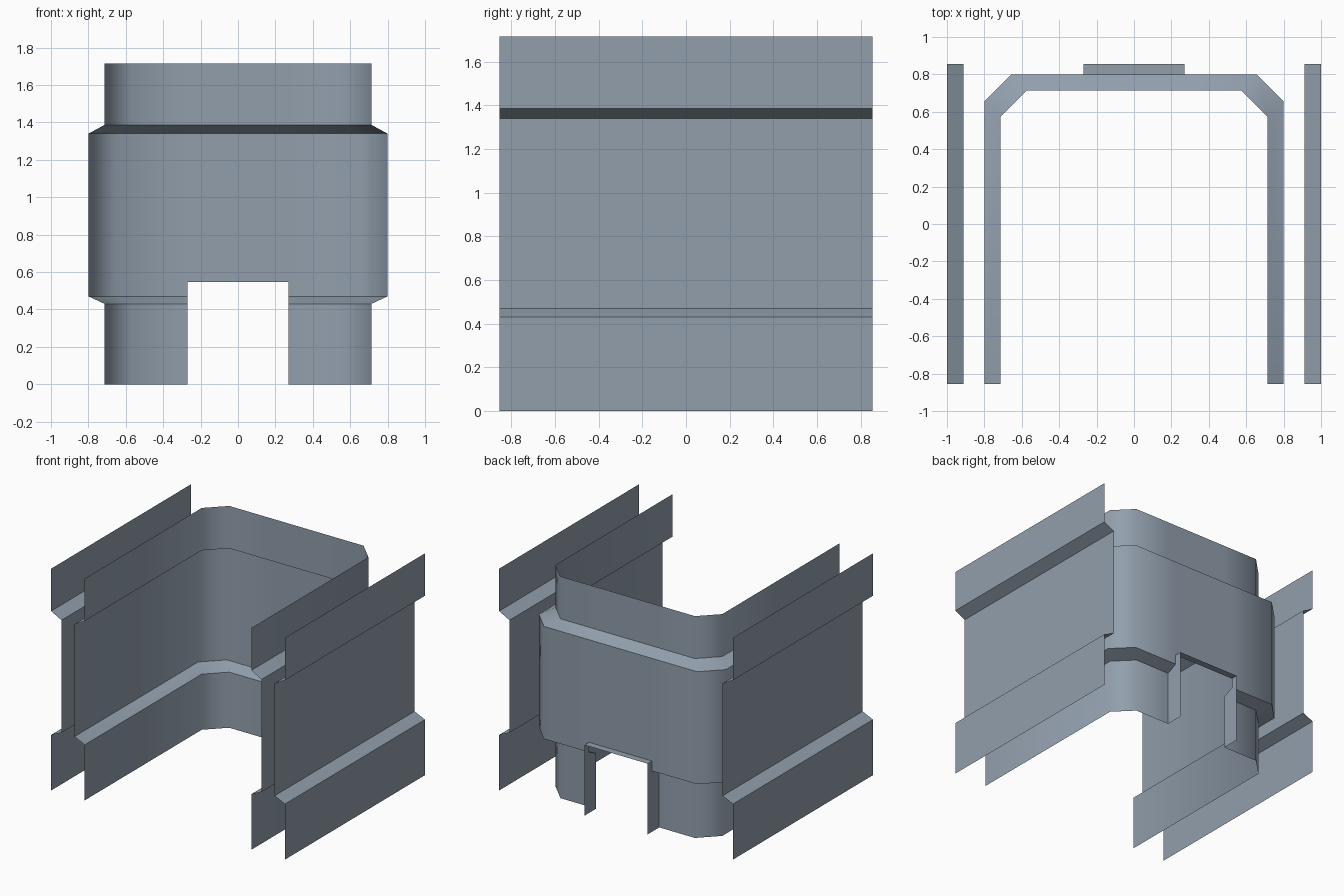
import bpy
import math

if "Cube" in bpy.data.objects:
    bpy.data.objects.remove(bpy.data.objects["Cube"])

# One flat blue-grey colour for all panels
mat = bpy.data.materials.new("blue_grey_panel")
mat.diffuse_color = (0.285, 0.345, 0.415, 1.0)
mat.use_nodes = True
mat.node_tree.nodes["Principled BSDF"].inputs["Base Color"].default_value = mat.diffuse_color

HALF_Y = 0.855             # half length of the side panels
DOOR_X, DOOR_Z = 0.27, 0.547
# Wall profile: height and how far the wall is recessed (0 = flush, 1 = recessed)
PROFILE = [(0, 0), (0.43, 0), (0.47, 1), (DOOR_Z, 1), (1.34, 1), (1.387, 0), (1.715, 0)]
PLAIN = [p for p in PROFILE if p[0] != DOOR_Z]


def make(name, verts, faces):
    me = bpy.data.meshes.new(name)
    me.from_pydata(verts, [], faces)
    me.materials.append(mat)
    ob = bpy.data.objects.new(name, me)
    bpy.context.collection.objects.link(ob)
    bpy.ops.object.select_all(action='DESELECT')
    ob.select_set(True)
    bpy.context.view_layer.objects.active = ob
    bpy.ops.object.shade_smooth_by_angle(angle=math.radians(50))
    return ob


def sweep(name, flush, recessed, profile, skip=lambda i, j: False):
    """Sheet swept along a path, switching between the flush and recessed path."""
    n = len(profile)
    verts = [((r if t else f)[0], (r if t else f)[1], z)
             for f, r in zip(flush, recessed) for z, t in profile]
    faces = [(i * n + j, (i + 1) * n + j, (i + 1) * n + j + 1, i * n + j + 1)
             for i in range(len(flush) - 1) for j in range(n - 1) if not skip(i, j)]
    make(name, verts, faces)


def u_path(half, chamfer_start):
    """U-shaped plan with chamfered back corners, split at the door edges."""
    left = [(-half, -HALF_Y), (-half, chamfer_start), (-chamfer_start, half), (-DOOR_X, half)]
    return left + [(-x, y) for x, y in reversed(left)]


# Inner room wall with a door opening in the middle of the back
sweep("inner_wall", u_path(0.713, 0.575), u_path(0.8, 0.655), PROFILE,
      skip=lambda i, j: i == 3 and PROFILE[j + 1][0] <= DOOR_Z)

# Outer side walls, recessed towards the room
for side, label in ((1, "right"), (-1, "left")):
    ends = (-HALF_Y * side, HALF_Y * side)
    sweep("outer_wall_" + label, [(side, y) for y in ends],
          [(0.912 * side, y) for y in ends], PLAIN)

# Door jambs follow the wall profile, running back to the outer face
section = [(0.713, 0), (HALF_Y, 0), (HALF_Y, 0.43), (HALF_Y, 0.47), (HALF_Y, DOOR_Z),
           (0.8, DOOR_Z), (0.8, 0.47), (0.713, 0.43)]
jamb_faces = [(0, 1, 2, 7), (7, 2, 3, 6), (6, 3, 4, 5)]
for side, label in ((1, "right"), (-1, "left")):
    verts = [(side * DOOR_X, y, z) for y, z in section]
    make("door_jamb_" + label, verts,
         [f[::-1] if side > 0 else f for f in jamb_faces])

# Underside of the door opening
make("door_lintel",
     [(-DOOR_X, 0.8, DOOR_Z), (-DOOR_X, HALF_Y, DOOR_Z),
      (DOOR_X, HALF_Y, DOOR_Z), (DOOR_X, 0.8, DOOR_Z)], [(0, 1, 2, 3)])
